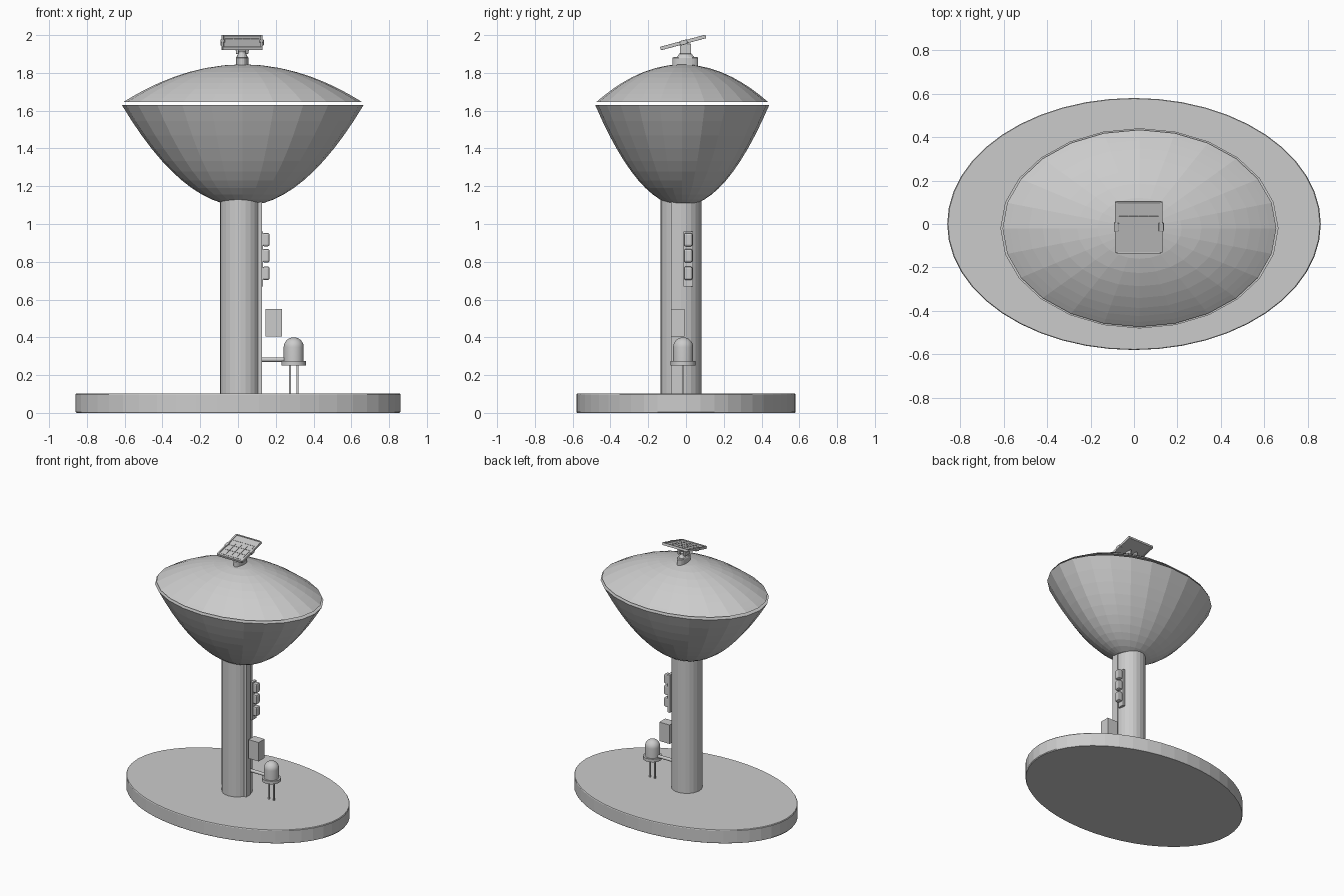
import bpy, math
from mathutils import Matrix, Vector

if "Cube" in bpy.data.objects:
    bpy.data.objects.remove(bpy.data.objects["Cube"])


def mesh_object(name, verts, faces, smooth=False):
    me = bpy.data.meshes.new(name)
    me.from_pydata(verts, [], faces)
    ob = bpy.data.objects.new(name, me)
    bpy.context.collection.objects.link(ob)
    for p in me.polygons:
        p.use_smooth = smooth
    if smooth:
        bpy.ops.object.select_all(action='DESELECT')
        ob.select_set(True)
        bpy.context.view_layer.objects.active = ob
        bpy.ops.object.shade_smooth_by_angle(angle=math.radians(35))
    return ob


def lathe(name, profile, centre, sx=1, sy=1, n=24, smooth=False):
    """Spin (radius, z) points, bottom to top, into a capped solid."""
    cx, cy = centre
    verts, faces = [], []
    for r, z in profile:
        for i in range(n):
            a = math.tau * i / n
            verts.append((cx + r * sx * math.cos(a), cy + r * sy * math.sin(a), z))
    for k in range(len(profile) - 1):
        for i in range(n):
            j = (i + 1) % n
            faces.append((k*n + i, k*n + j, k*n + n + j, k*n + n + i))
    faces.append(tuple(range(n))[::-1])
    faces.append(tuple(range(len(verts) - n, len(verts))))
    return mesh_object(name, verts, faces, smooth)


def box(name, lo, hi, bevel=0, matrix=None):
    v = [(x, y, z) for x in (lo[0], hi[0]) for y in (lo[1], hi[1]) for z in (lo[2], hi[2])]
    f = [(0, 1, 3, 2), (4, 6, 7, 5), (0, 4, 5, 1), (2, 3, 7, 6), (0, 2, 6, 4), (1, 5, 7, 3)]
    ob = mesh_object(name, v, f)
    if matrix:
        ob.data.transform(matrix)
    if bevel:
        m = ob.modifiers.new("bevel", 'BEVEL')
        m.width, m.segments = bevel, 2
    return ob


def rod_x(name, x0, x1, y, z, r):
    ob = lathe(name, [(r, x0), (r, x1)], (0, 0), n=16, smooth=True)
    ob.data.transform(Matrix.Translation((0, y, z)) @ Matrix.Rotation(math.pi / 2, 4, 'Y'))
    return ob


# Oval base and column
lathe("base", [(0.995, 0), (1, 0.006), (1, 0.098), (0.995, 0.103)], (0, 0), 0.86, 0.58, 48)
lathe("column", [(0.108, 0.1), (0.108, 1.13)], (0.012, -0.027), n=24)

# Oval bowl and separate domed lid
radii = [0.11 + (0.64 - 0.11) * i / 10 for i in range(11)]
lathe("bowl", [(r, 1.095 + 1.306 * r * r) for r in radii], (0.025, -0.02), 1, 0.72)
lid = [0.63 * math.cos(math.pi / 2 * i / 10) for i in range(10)] + [0.01]
lathe("lid", [(r, 1.845 - 0.5 * r * r) for r in lid], (0.025, -0.02), 1, 0.72)

# Cable strip and control box
box("cable_strip", (0.10, -0.08, 0.10), (0.127, -0.03, 1.12))
box("control_box", (0.145, -0.08, 0.405), (0.232, -0.008, 0.55))

# Three-lamp signal
box("signal_plate", (0.112, -0.013, 0.67), (0.132, 0.036, 0.96))
for i, z in enumerate((0.917, 0.832, 0.739)):
    box(f"signal_lamp_{i}", (0.13, -0.011, z - 0.036), (0.167, 0.034, z + 0.036), 0.01)

# Rounded lamp on two legs with a bracket arm
lc = (0.295, -0.015)
dome = [(0.053 * math.cos(a), 0.348 + 0.052 * math.sin(a))
        for a in (math.radians(10 * i) for i in range(9))]
lathe("lamp_bulb", [(0.053, 0.27)] + dome + [(0.001, 0.4)], lc, n=32, smooth=True)
lathe("lamp_flange", [(0.066, 0.252), (0.066, 0.275)], lc, n=32, smooth=True)
for s in (-1, 1):
    x = lc[0] + s * 0.02
    box(f"lamp_leg_{s}", (x - 0.005, lc[1] - 0.005, 0.1), (x + 0.005, lc[1] + 0.005, 0.255))
rod_x("lamp_arm", 0.11, 0.25, -0.015, 0.282, 0.012)

# Panel mount: tapered foot and pierced yoke
px, py = 0.022, -0.003
lathe("mount_foot", [(0.033, 1.835), (0.033, 1.88), (0.03, 1.885)], (px, py), 1, 2.05, 24)
lathe("mount_yoke", [(0.048, 1.88), (0.03, 1.905), (0.03, 1.915)], (px, py), 0.65, 1, 16)
for s in (-1, 1):
    x = px + s * 0.026
    box(f"yoke_cheek_{s}", (x - 0.007, py - 0.03, 1.9), (x + 0.007, py + 0.03, 1.955), 0.004)
rod_x("yoke_pin", px - 0.036, px + 0.036, py, 1.928, 0.01)

# Tilted panel with frame, cells and side pivots
tilt = Matrix.Translation((px, -0.013, 1.961)) @ Matrix.Rotation(math.radians(15), 4, 'X')
w, l = 0.103, 0.12
box("panel", (-w, -l, -0.006), (w, l, 0.004), matrix=tilt)
for s in (-1, 1):
    box(f"frame_side_{s}", (s*w - 0.006, -l, -0.009), (s*w + 0.006, l, 0.01), 0.002, tilt)
    box(f"frame_end_{s}", (-w, s*l - 0.006, -0.009), (w, s*l + 0.002, 0.01), 0.002, tilt)
    box(f"pivot_{s}", (s*w - 0.012, -0.02, -0.012), (s*w + 0.012, 0.02, 0.012), 0.004, tilt)
for i in range(4):
    for j in range(4):
        x, y = -0.069 + 0.046 * i, -0.081 + 0.054 * j
        box(f"cell_{i}_{j}", (x - 0.021, y - 0.025, 0.002), (x + 0.021, y + 0.025, 0.006), matrix=tilt)
